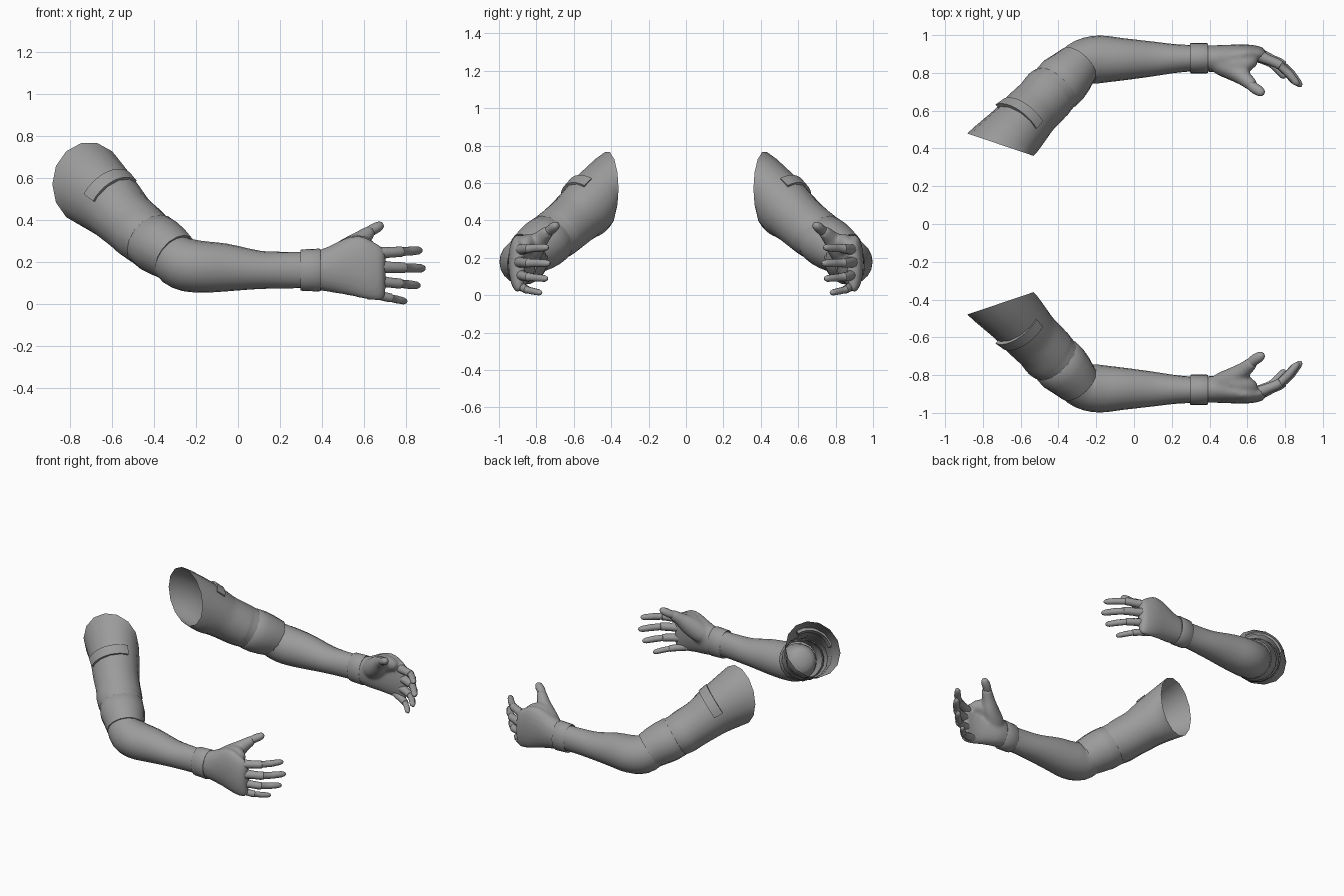
import bpy, bmesh
from math import sin, cos, pi, radians
from mathutils import Vector

UP = Vector((0, 0, 1))
GREY = bpy.data.materials.new("dark_grey")
GREY.diffuse_color = (0.33, 0.33, 0.33, 1)


def finish(name, bm, smooth=40):
    bmesh.ops.recalc_face_normals(bm, faces=bm.faces)
    me = bpy.data.meshes.new(name)
    bm.to_mesh(me)
    bm.free()
    me.materials.append(GREY)
    ob = bpy.data.objects.new(name, me)
    bpy.context.collection.objects.link(ob)
    bpy.ops.object.select_all(action='DESELECT')
    ob.select_set(True)
    bpy.context.view_layer.objects.active = ob
    bpy.ops.object.shade_smooth_by_angle(angle=radians(smooth))
    mod = ob.modifiers.new("other_arm", 'MIRROR')
    mod.use_axis = (False, True, False)
    return ob


def catmull(pts, k):
    out = []
    for i in range(len(pts) - 1):
        p = [pts[max(0, min(len(pts) - 1, i + j))] for j in (-1, 0, 1, 2)]
        for q in range(k):
            t = q / k
            out.append([0.5 * (2 * b + (c - a) * t + (2 * a - 5 * b + 4 * c - d) * t * t
                               + (3 * b - a - 3 * c + d) * t ** 3) for a, b, c, d in zip(*p)])
    out.append(list(pts[-1]))
    return out


def tube(name, pts, n=16, k=3, caps=(True, True), start=None, fixed=None, blend=3):
    """Loft of ellipses; each point is x, y, z, side radius, up radius."""
    pts = catmull(pts, k)
    bm = bmesh.new()
    rings = []
    for i, (x, y, z, rs, ru) in enumerate(pts):
        a, b = pts[max(0, i - 1)], pts[min(len(pts) - 1, i + 1)]
        t = fixed or (Vector(b[:3]) - Vector(a[:3])).normalized()
        if start:
            t = start.lerp(t, min(1, i / blend)).normalized()
        s = UP.cross(t).normalized()
        u = t.cross(s)
        c = Vector((x, y, z))
        rings.append([bm.verts.new(c + s * rs * cos(2 * pi * j / n) + u * ru * sin(2 * pi * j / n))
                      for j in range(n)])
    for r0, r1 in zip(rings, rings[1:]):
        for j in range(n):
            bm.faces.new((r0[j], r0[(j + 1) % n], r1[(j + 1) % n], r1[j]))
    if caps[0]:
        bm.faces.new(rings[0])
    if caps[1]:
        bm.faces.new(rings[-1])
    return finish(name, bm)


# Sleeve: oblique open shoulder end, soft folds, down to the cuff
AXIS = Vector((0.6, -0.62, -0.51)).normalized()
tube("sleeve", [(-0.707, -0.42, 0.57, 0.185, 0.2), (-0.61, -0.515, 0.482, 0.158, 0.168),
                (-0.545, -0.59, 0.413, 0.149, 0.147), (-0.49, -0.645, 0.365, 0.146, 0.143),
                (-0.45, -0.69, 0.33, 0.149, 0.14), (-0.415, -0.72, 0.308, 0.14, 0.134),
                (-0.385, -0.75, 0.285, 0.136, 0.13)],
     n=14, caps=(False, False), start=Vector((0.32, -0.945, 0)), blend=5)

# Rolled cuff over the elbow
tube("sleeve_cuff", [(-0.422, -0.713, 0.312, 0.134, 0.128), (-0.415, -0.72, 0.307, 0.142, 0.138),
                     (-0.375, -0.762, 0.277, 0.145, 0.14), (-0.335, -0.80, 0.25, 0.134, 0.134),
                     (-0.297, -0.842, 0.222, 0.12, 0.123), (-0.299, -0.84, 0.224, 0.108, 0.11)],
     k=1, caps=(False, False), fixed=AXIS)

# Raised strap wrapped over the upper sleeve
side = UP.cross(AXIS).normalized()
up = AXIS.cross(side)
centre = Vector((-0.605, -0.525, 0.482))
bm = bmesh.new()
rows = []
for i in range(11):
    a = radians(62 + 10.8 * i)
    rows.append([bm.verts.new(centre + AXIS * w + (side * cos(a) + up * sin(a)) * r)
                 for w, r in ((-0.032, 0.14), (-0.032, 0.169), (0.032, 0.16), (0.032, 0.13))])
for r0, r1 in zip(rows, rows[1:]):
    for j in range(4):
        bm.faces.new((r0[j], r0[(j + 1) % 4], r1[(j + 1) % 4], r1[j]))
bm.faces.new(rows[0])
bm.faces.new(rows[-1])
finish("sleeve_strap", bm)

# Forearm with bent elbow
tube("forearm", [(-0.385, -0.755, 0.275, 0.03, 0.03), (-0.37, -0.77, 0.265, 0.085, 0.085),
                 (-0.325, -0.815, 0.235, 0.112, 0.112), (-0.265, -0.857, 0.193, 0.122, 0.125),
                 (-0.18, -0.872, 0.178, 0.126, 0.123), (-0.06, -0.872, 0.174, 0.112, 0.114),
                 (0.1, -0.874, 0.163, 0.092, 0.091), (0.22, -0.876, 0.162, 0.076, 0.087),
                 (0.32, -0.878, 0.162, 0.069, 0.086), (0.4, -0.876, 0.16, 0.067, 0.088)], n=20)

# Wrist band
tube("wrist_band", [(0.305, -0.878, 0.162, 0.066, 0.084), (0.296, -0.878, 0.162, 0.076, 0.095),
                    (0.302, -0.878, 0.162, 0.08, 0.098), (0.385, -0.878, 0.162, 0.08, 0.102),
                    (0.391, -0.878, 0.162, 0.077, 0.099), (0.384, -0.878, 0.162, 0.064, 0.086)],
     n=24, k=1, caps=(False, False), fixed=Vector((1, 0, 0)))

# Hand: palm, thumb root and web, fused and smoothed
palm = tube("palm", [(0.37, -0.876, 0.16, 0.07, 0.092), (0.44, -0.876, 0.168, 0.071, 0.112),
                     (0.52, -0.888, 0.18, 0.062, 0.138), (0.59, -0.9, 0.175, 0.051, 0.149),
                     (0.645, -0.902, 0.157, 0.043, 0.14), (0.685, -0.896, 0.146, 0.036, 0.128),
                     (0.702, -0.89, 0.145, 0.014, 0.1)], n=20, fixed=Vector((1, 0, 0)))
thumb_root = tube("thumb_root", [(0.42, -0.86, 0.18, 0.04, 0.04), (0.46, -0.845, 0.205, 0.058, 0.066),
                                 (0.53, -0.81, 0.257, 0.055, 0.066), (0.585, -0.77, 0.308, 0.042, 0.045),
                                 (0.625, -0.735, 0.343, 0.034, 0.032), (0.632, -0.728, 0.348, 0.02, 0.02)],
                  n=12)
web = tube("web", [(0.46, -0.86, 0.22, 0.04, 0.05), (0.54, -0.845, 0.265, 0.05, 0.06),
                   (0.6, -0.85, 0.275, 0.042, 0.05), (0.64, -0.87, 0.26, 0.03, 0.03)], n=12)
for ob in (palm, thumb_root):
    ob.select_set(True)
bpy.context.view_layer.objects.active = palm
bpy.ops.object.join()
fuse = palm.modifiers.new("fuse", 'REMESH')
fuse.mode = 'VOXEL'
fuse.voxel_size = 0.011
fuse.use_smooth_shade = True
soft = palm.modifiers.new("soften", 'SMOOTH')
soft.factor = 0.5
soft.iterations = 8

# Bare thumb tip emerging from the glove edge
tube("thumb_tip", [(0.605, -0.75, 0.332, 0.026, 0.025), (0.635, -0.722, 0.351, 0.028, 0.026),
                   (0.662, -0.705, 0.366, 0.027, 0.025), (0.68, -0.692, 0.376, 0.019, 0.018),
                   (0.687, -0.687, 0.379, 0.006, 0.006)], n=12)

# Fingers: curled tubes, base to tip, with a glove edge part way along
CURVE = [(0, 0, 1.1), (0.2, 0.1, 1.15), (0.36, 0.2, 1.0), (0.53, 0.3, 1), (0.6, 0.37, 0.97),
         (0.61, 0.39, 0.82), (0.78, 0.62, 0.84), (0.93, 0.89, 0.74), (0.985, 0.97, 0.48), (1, 1, 0.15)]
for name, base, tip, r in (
        ("index_finger", (0.63, -0.9, 0.24), (0.872, -0.735, 0.256), 0.026),
        ("middle_finger", (0.64, -0.905, 0.178), (0.886, -0.727, 0.17), 0.027),
        ("ring_finger", (0.635, -0.9, 0.112), (0.862, -0.74, 0.088), 0.025),
        ("little_finger", (0.61, -0.895, 0.056), (0.8, -0.772, 0.012), 0.022)):
    pts = [(base[0] + (tip[0] - base[0]) * f, base[1] + (tip[1] - base[1]) * g,
            base[2] + (tip[2] - base[2]) * f, r * w, r * w) for f, g, w in CURVE]
    tube(name, pts, n=10, k=1)
